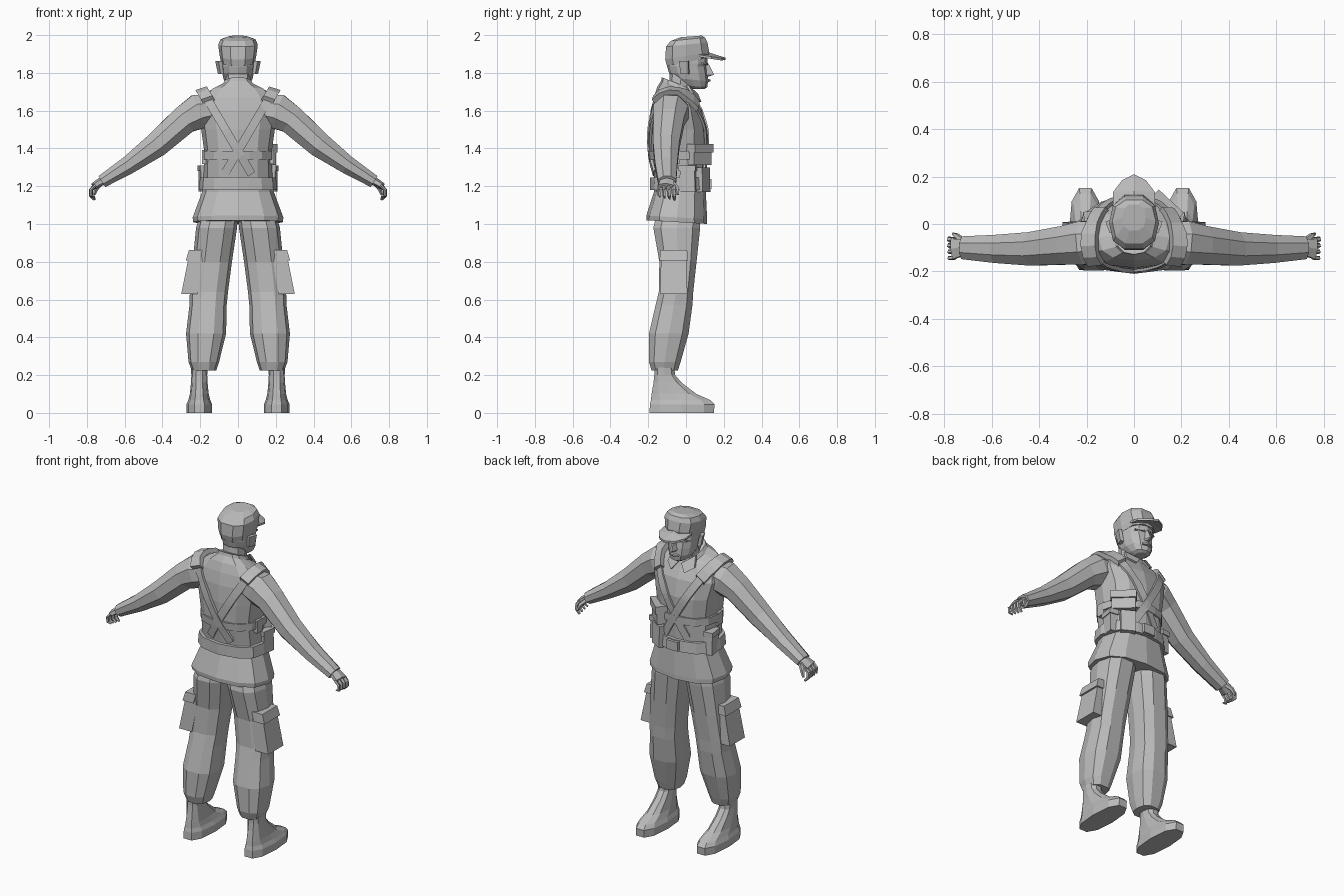
import bpy, bmesh, math
from mathutils import Vector, Matrix
from mathutils.bvhtree import BVHTree

if "Cube" in bpy.data.objects:
    bpy.data.objects.remove(bpy.data.objects["Cube"])

grey = bpy.data.materials.new("plain_grey")
grey.diffuse_color = (0.5, 0.5, 0.5, 1)
grey.use_nodes = True
grey.node_tree.nodes["Principled BSDF"].inputs["Base Color"].default_value = grey.diffuse_color


def finish(name, bm):
    bmesh.ops.recalc_face_normals(bm, faces=bm.faces)
    me = bpy.data.meshes.new(name)
    bm.to_mesh(me)
    bm.free()
    me.materials.append(grey)
    ob = bpy.data.objects.new(name, me)
    bpy.context.collection.objects.link(ob)
    return ob


def loft(name, rings, closed=False):
    """Skin a list of equal point rings; cap the ends unless the loop is closed."""
    bm = bmesh.new()
    vs = [[bm.verts.new(p) for p in r] for r in rings]
    n = len(vs[0])
    for a, b in zip(vs, vs[1:] + vs[:1] if closed else vs[1:]):
        for i in range(n):
            j = (i + 1) % n
            bm.faces.new((a[i], a[j], b[j], b[i]))
    if not closed:
        bm.faces.new(vs[0])
        bm.faces.new(vs[-1])
    return finish(name, bm)


def ring(z, x0, x1, y0, y1, n=10, tilt=0.0, e=0.8):
    """Horizontal squarish oval; tilt raises z with y."""
    cx, cy, rx, ry = (x0 + x1) / 2, (y0 + y1) / 2, (x1 - x0) / 2, (y1 - y0) / 2
    pts = []
    for i in range(n):
        a = 2 * math.pi * i / n
        c, s = math.cos(a), math.sin(a)
        y = ry * math.copysign(abs(s) ** e, s)
        pts.append(Vector((cx + rx * math.copysign(abs(c) ** e, c), cy + y, z + tilt * y)))
    return pts


def tube(name, path, n=8):
    """Path of (x, y, z, radius along y, radius across)."""
    P = [Vector(p[:3]) for p in path]
    rings = []
    for k, p in enumerate(path):
        d = (P[min(k + 1, len(P) - 1)] - P[max(k - 1, 0)]).normalized()
        up = d.cross(Vector((0, 1, 0))).normalized()
        side = up.cross(d)
        rings.append([P[k] + side * p[3] * math.cos(t) + up * p[4] * math.sin(t)
                      for t in (2 * math.pi * (i + 0.5) / n for i in range(n))])
    return loft(name, rings)


def box(name, loc, size, turn=0.0, top=1.0, lean=0.0):
    """Block turned about z, with its top scaled in depth and leaning sideways."""
    bm = bmesh.new()
    bmesh.ops.create_cube(bm, size=1)
    for v in bm.verts:
        if v.co.z > 0:
            v.co.y *= top
        v.co = Vector((v.co.x * size[0], v.co.y * size[1], v.co.z * size[2]))
        v.co.x += lean * v.co.z
    bm.transform(Matrix.Translation(loc) @ Matrix.Rotation(turn, 4, 'Z'))
    return finish(name, bm)


# jacket with flared hem and raised collar
jacket = loft("jacket", [ring(z, -w, w, a, b, 12, t) for z, w, a, b, t in (
    (1.01, .238, -.208, .112, -.06), (1.035, .24, -.21, .112, -.06), (1.17, .19, -.17, .105, 0),
    (1.25, .182, -.17, .10, 0), (1.38, .178, -.19, .105, 0), (1.50, .195, -.193, .108, 0),
    (1.60, .22, -.185, .085, 0), (1.66, .205, -.17, .058, -.1), (1.705, .15, -.153, .04, -.2),
    (1.725, .088, -.132, .035, -.4), (1.745, .075, -.128, .032, -.4))])

# sleeves
parts = [jacket]
for s in (-1, 1):
    parts.append(tube("sleeve", [
        (s * .13, -.075, 1.61, .085, .085), (s * .21, -.08, 1.595, .10, .10),
        (s * .285, -.09, 1.55, .088, .082), (s * .43, -.105, 1.42, .076, .072),
        (s * .58, -.105, 1.312, .064, .052), (s * .72, -.10, 1.225, .052, .037)], 8))

# hands: palm, curled fingers, thumb
for s in (-1, 1):
    tube("palm", [(s * .69, -.10, 1.235, .032, .022), (s * .73, -.10, 1.222, .042, .022),
                  (s * .765, -.105, 1.20, .05, .018)], 6)
    for k in range(4):
        y = -.066 - .026 * k
        r = .0115 - .001 * k
        tube("finger", [(s * .755, y, 1.205, r, r), (s * .779, y, 1.18, r, r),
                        (s * .778, y + .003, 1.15, r, r),
                        (s * .758, y + .006, 1.127 + .006 * k, r * .6, r * .6)], 5)
    tube("thumb", [(s * .725, -.07, 1.215, .015, .013), (s * .748, -.05, 1.19, .013, .012),
                   (s * .762, -.042, 1.155, .007, .007)], 5)


def mirror_x(s, a, b):
    return (a, b) if s > 0 else (-b, -a)


# trousers, cargo pockets and boots
for s in (-1, 1):
    loft("trouser_leg", [ring(z, *mirror_x(s, i, o), a, b, 10) for z, i, o, a, b in (
        (1.05, .0, .20, -.16, .08), (.98, .005, .222, -.178, .08), (.80, .032, .24, -.145, .06),
        (.64, .053, .255, -.148, .042), (.57, .06, .257, -.165, .038), (.42, .063, .275, -.2, .018),
        (.27, .10, .262, -.2, -.025), (.225, .115, .245, -.185, -.04))])
    box("cargo_pocket", (s * .237, -.065, .735), (.085, .145, .21), 0, .92, -.2 * s)
    box("pocket_flap", (s * .232, -.065, .835), (.072, .15, .055), 0, .95, -.3 * s)
    loft("boot", [ring(z, *mirror_x(s, .205 - w, .205 + w), a, b, 10) for z, w, a, b in (
        (0, .068, -.2, .155), (.045, .068, -.198, .158), (.068, .058, -.192, .135),
        (.10, .05, -.187, .06), (.16, .044, -.175, -.02), (.20, .042, -.17, -.055),
        (.24, .045, -.17, -.06))])

# neck and head
loft("neck", [ring(z, -w, w, a, b, 8) for z, w, a, b in (
    (1.66, .07, -.10, .02), (1.74, .066, -.09, .03), (1.82, .066, -.085, .04))])
loft("head", [ring(z, -w, w, a, b, 12, t, .9) for z, w, a, b, t in (
    (1.715, .034, .01, .098, 0), (1.73, .055, -.03, .112, -.1), (1.765, .076, -.07, .117, -.1),
    (1.80, .084, -.09, .114, 0), (1.835, .088, -.1, .108, 0), (1.85, .089, -.1, .115, 0),
    (1.90, .088, -.1, .112, 0))])
tube("mouth", [(-.03, .108, 1.757, .012, .006), (0, .12, 1.76, .012, .009),
               (.03, .108, 1.757, .012, .006)], 5)
loft("nose", [[Vector((-w, .1, z)), Vector((w, .1, z)), Vector((w * .35, y, z)),
               Vector((-w * .35, y, z))] for z, w, y in
              ((1.782, .02, .125), (1.79, .022, .148), (1.815, .014, .137), (1.85, .01, .118))])
for s in (-1, 1):
    box("ear", (s * .096, -.008, 1.828), (.02, .042, .068), s * -.35, 1.2, s * .2)
    tube("brow", [(s * .014, .11, 1.848, .01, .008), (s * .065, .085, 1.848, .01, .007)], 5)

# cap and peak
loft("cap", [ring(z, -w, w, a, b, 10, t) for z, w, a, b, t in (
    (1.858, .09, -.105, .12, .2), (1.89, .097, -.115, .128, .16), (1.95, .105, -.11, .118, .1),
    (1.978, .092, -.085, .105, .1), (1.993, .05, -.03, .085, .08))])
bm = bmesh.new()
outline = ((-.09, .07, 1.892), (-.088, .135, 1.882), (-.05, .185, 1.874), (0, .21, 1.876),
           (.05, .185, 1.874), (.088, .135, 1.882), (.09, .07, 1.892), (0, .10, 1.912))
low = [bm.verts.new((x, y, z - .008)) for x, y, z in outline]
high = [bm.verts.new((x, y, z + .004)) for x, y, z in outline]
ridge_low, ridge_high = bm.verts.new((0, .14, 1.89)), bm.verts.new((0, .14, 1.902))
for i in range(8):
    j = (i + 1) % 8
    bm.faces.new((low[i], low[j], high[j], high[i]))
    bm.faces.new((high[i], high[j], ridge_high))
    bm.faces.new((low[j], low[i], ridge_low))
finish("cap_peak", bm)

# collar flaps and front placket
for s in (-1, 1):
    loft("collar_flap", [[Vector((s * x, y + d, z)) for x, y, z in
                          ((.012, .05, 1.69), (.075, .0, 1.735), (.09, .035, 1.675), (.045, .068, 1.645))]
                         for d in (0, .014)])

# surface used to wrap the webbing
bm = bmesh.new()
for ob in parts:
    bm.from_mesh(ob.data)
clothing, torso = BVHTree.FromBMesh(bm), None
bm.free()
bm = bmesh.new()
bm.from_mesh(jacket.data)
torso = BVHTree.FromBMesh(bm)
bm.free()


def webbing(name, tree, origin, up, normal, width, thick, angles, closed):
    """Ribbon wrapped round the clothing in the plane of the y axis and 'up'."""
    o, up, nrm = Vector(origin), Vector(up).normalized(), Vector(normal).normalized()
    rings = []
    for a in angles:
        d = up * math.cos(a) + Vector((0, 1, 0)) * math.sin(a)
        hits = []
        for k in (-.5, .5):
            c = o + nrm * width * k
            h = tree.ray_cast(c + d * .5, -d, .5)[0]
            if h:
                hits.append(h)
        if len(hits) == 2:
            p, q = hits
            rings.append([p - d * .01, p + d * thick, q + d * thick, q - d * .01])
    return loft(name, rings, closed)


# crossed shoulder straps with pads
for s in (-1, 1):
    up = Vector((s * .27, 0, .46)).normalized()
    side = Vector((up.z, 0, -up.x))
    mid = (s * .055, -.04, 1.48)
    webbing("shoulder_strap", clothing, mid, up, side, .045, .012 if s > 0 else .018,
            [math.radians(-152 + 304 * i / 30) for i in range(31)], False)
    webbing("shoulder_pad", clothing, mid, up, side, .062, .03,
            [math.radians(-32 + 64 * i / 6) for i in range(7)], False)

# belt and chest band
full = [2 * math.pi * i / 16 for i in range(16)]
for name, z, w, t in (("belt", 1.212, .066, .02), ("chest_band", 1.365, .045, .012)):
    webbing(name, torso, (0, -.04, z), (1, 0, 0), (0, 0, 1), w, t, full, True)
box("buckle", (0, .122, 1.212), (.075, .025, .055))

# pouches on the webbing
box("chest_pouch", (.125, .062, 1.365), (.135, .075, .105), -.75)
box("chest_pouch_flap", (.13, .067, 1.40), (.145, .08, .045), -.75)
box("front_pouch", (.115, .082, 1.235), (.085, .06, .13), -.5, .9)
for s in (-1, 1):
    box("side_pouch", (s * .178, .01, 1.24), (.05, .085, .135), s * -.15, .9)
    box("side_pouch_lid", (s * .18, .01, 1.295), (.056, .09, .03), s * -.15)
    box("rear_clip", (s * .17, -.06, 1.355), (.04, .05, .075))
